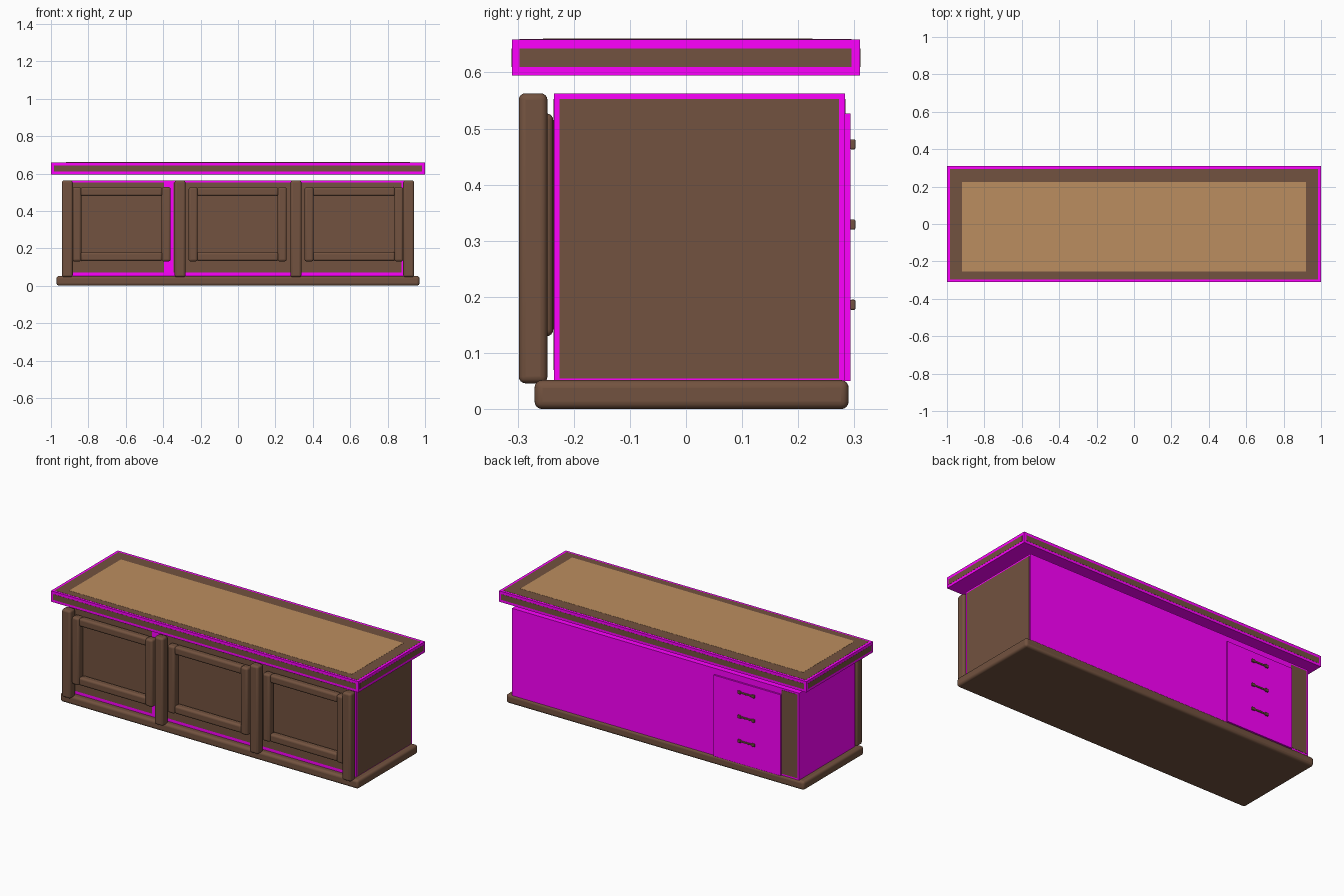
import bpy

if "Cube" in bpy.data.objects:
    bpy.data.objects.remove(bpy.data.objects["Cube"])


def material(name, rgb):
    m = bpy.data.materials.new(name)
    m.diffuse_color = (*rgb, 1)
    m.use_nodes = True
    m.node_tree.nodes["Principled BSDF"].inputs["Base Color"].default_value = m.diffuse_color
    return m


WOOD = material("dark_wood", (0.17, 0.085, 0.05))
TAN = material("tan_inlay", (0.50, 0.27, 0.115))
PINK = material("magenta", (1.0, 0.0, 1.0))


def box(name, x, y, z, mat, bevel=0.0):
    """Box from (min, max) ranges, optionally with rounded edges."""
    bpy.ops.mesh.primitive_cube_add(
        size=1, location=[(r[0] + r[1]) / 2 for r in (x, y, z)])
    ob = bpy.context.object
    ob.name = name
    ob.scale = [r[1] - r[0] for r in (x, y, z)]
    bpy.ops.object.transform_apply(location=False, rotation=False, scale=True)
    ob.data.materials.append(mat)
    if bevel:
        mod = ob.modifiers.new("round", 'BEVEL')
        mod.width = bevel
        mod.segments = 4
        bpy.ops.object.shade_smooth_by_angle()
    return ob


E = 0.0015  # how far inlays stand proud

# Plinth
box("plinth", (-0.97, 0.97), (-0.27, 0.29), (0, 0.052), WOOD, 0.014)

# Carcass with inlaid panels
box("carcass", (-0.935, 0.935), (-0.235, 0.283), (0.05, 0.563), PINK)
box("right_side_inlay", (0.93, 0.935 + E), (-0.225, 0.273), (0.055, 0.553), WOOD)
for i, xr in enumerate([(-0.925, -0.395), (-0.345, 0.875)]):
    box(f"front_inlay_{i}", xr, (-0.235 - E, -0.23), (0.07, 0.553), WOOD)
box("back_strip_inlay", (-0.925, -0.82), (0.28, 0.283 + E), (0.06, 0.553), WOOD)

# Floating top slab, brown inlays on every face, tan writing surface
box("top_slab", (-1, 1), (-0.31, 0.31), (0.595, 0.659), PINK)
box("top_inlay", (-0.985, 0.985), (-0.297, 0.295), (0.65, 0.659 + E / 2), WOOD)
box("slab_long_edge_inlay", (-0.985, 0.985), (-0.31 - E / 2, 0.31 + E / 2),
    (0.61, 0.643), WOOD)
box("slab_end_inlay", (-1 - E / 2, 1 + E / 2), (-0.297, 0.295), (0.61, 0.643), WOOD)
box("writing_surface", (-0.92, 0.92), (-0.255, 0.225), (0.652, 0.659 + E), TAN)

# Rounded front posts
for i, c in enumerate((-0.9125, -0.31, 0.31, 0.9125)):
    box(f"front_post_{i}", (c - 0.029, c + 0.029), (-0.298, -0.247),
        (0.046, 0.563), WOOD, 0.012)

# Three moulded frames on the front
for i, (a, b) in enumerate([(-0.886, -0.36), (-0.264, 0.26), (0.356, 0.884)]):
    for side, x0 in (("left", a), ("right", b - 0.048)):
        box(f"frame_{i}_{side}_stile", (x0, x0 + 0.048), (-0.284, -0.2365),
            (0.13, 0.527), WOOD, 0.012)
    for side, z0 in (("lower", 0.132), ("upper", 0.479)):
        box(f"frame_{i}_{side}_rail", (a + 0.044, b - 0.044), (-0.28, -0.237),
            (z0, z0 + 0.048), WOOD, 0.012)

# Drawer front with three pull handles on the back
box("drawer_front", (-0.82, -0.385), (0.28, 0.293), (0.05, 0.527), PINK)
for i, z in enumerate((0.186, 0.329, 0.472)):
    box(f"handle_bar_{i}", (-0.645, -0.555), (0.294, 0.3),
        (z - 0.005, z + 0.005), WOOD, 0.002)
    for s in (-1, 1):
        x = -0.6 + s * 0.045
        box(f"handle_end_{i}_{s}", (x - 0.01, x + 0.01), (0.292, 0.302),
            (z - 0.009, z + 0.009), WOOD, 0.003)
